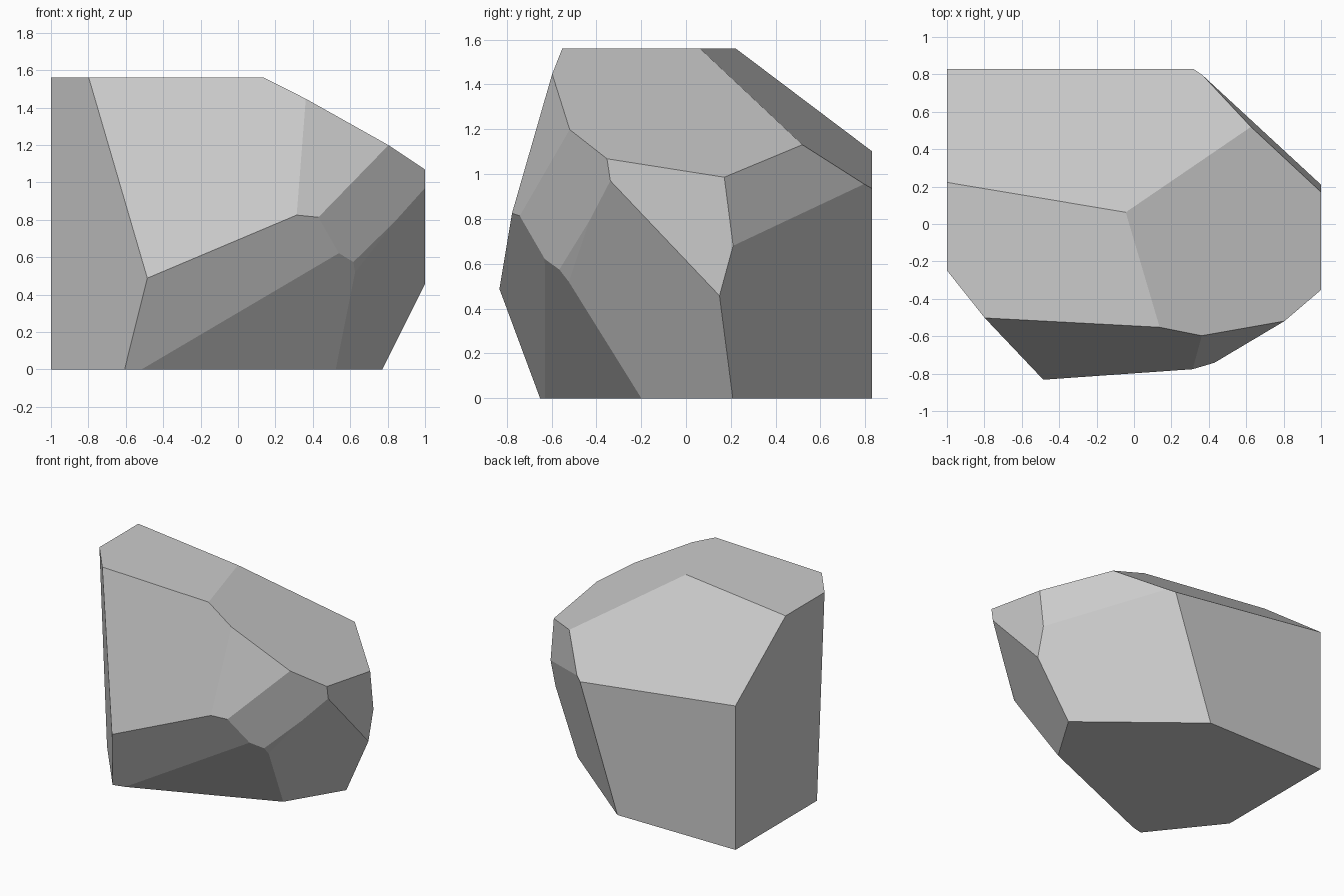
import bpy
import bmesh
from mathutils import Vector

default_cube = bpy.data.objects.get("Cube")
if default_cube:
    bpy.data.objects.remove(default_cube, do_unlink=True)

# Plain grey stone
stone = bpy.data.materials.new("grey_stone")
stone.use_nodes = True
grey = (0.6, 0.6, 0.6, 1)
stone.diffuse_color = grey
stone.node_tree.nodes["Principled BSDF"].inputs["Base Color"].default_value = grey


def chisel(bm, normal, distance):
    """Slice away everything beyond the plane and close the cut."""
    normal = Vector(normal)
    point = normal * (distance / normal.length_squared)
    result = bmesh.ops.bisect_plane(
        bm, geom=bm.verts[:] + bm.edges[:] + bm.faces[:], dist=0.0001,
        plane_co=point, plane_no=normal, clear_outer=True)
    rim = [e for e in result["geom_cut"] if isinstance(e, bmesh.types.BMEdge)]
    bmesh.ops.contextual_create(bm, geom=rim)


# Each facet: outward direction and plane distance
facets = {
    "left_back_wall": ((-1, 0, 0), 1),
    "right_wall": ((1, 0, 0), 1),
    "back_wall": ((0, 1, 0), 0.83),
    "base": ((0, 0, -1), 0),
    "crown": ((0, 0, 1), 1.56),
    "front_left_wall": ((-0.49, -0.39, -0.023), 0.551),
    "back_right_wall": ((0.62, 0.77, -0.21), 0.639),
    "back_slope": ((0.077, 0.46, 0.61), 0.977),
    "right_slope": ((0.61, 0.18, 1.144), 1.769),
    "front_slope": ((-0.05, -0.94, 0.275), 0.941),
    "front_right_slope": ((0.324, -1, 0.263), 1.095),
    "right_shoulder": ((0.751, -1, -0.152), 0.941),
    "front_foot": ((0.254, -1, -0.435), 0.497),
    "front_undercut": ((0.413, -1, -0.705), 0.415),
    "right_undercut": ((1, -0.61, -0.579), 0.644),
    "corner_chip": ((1, -0.854, -0.497), 0.814),
    "back_right_chip": ((0.98, 1, 0.129), 1.278),
}

# Oversized block, chiselled down to the boulder
bm = bmesh.new()
bmesh.ops.create_cube(bm, size=6)
for normal, distance in facets.values():
    chisel(bm, normal, distance)
bmesh.ops.recalc_face_normals(bm, faces=bm.faces[:])

mesh = bpy.data.meshes.new("boulder")
bm.to_mesh(mesh)
bm.free()
mesh.materials.append(stone)
boulder = bpy.data.objects.new("boulder", mesh)
bpy.context.scene.collection.objects.link(boulder)
